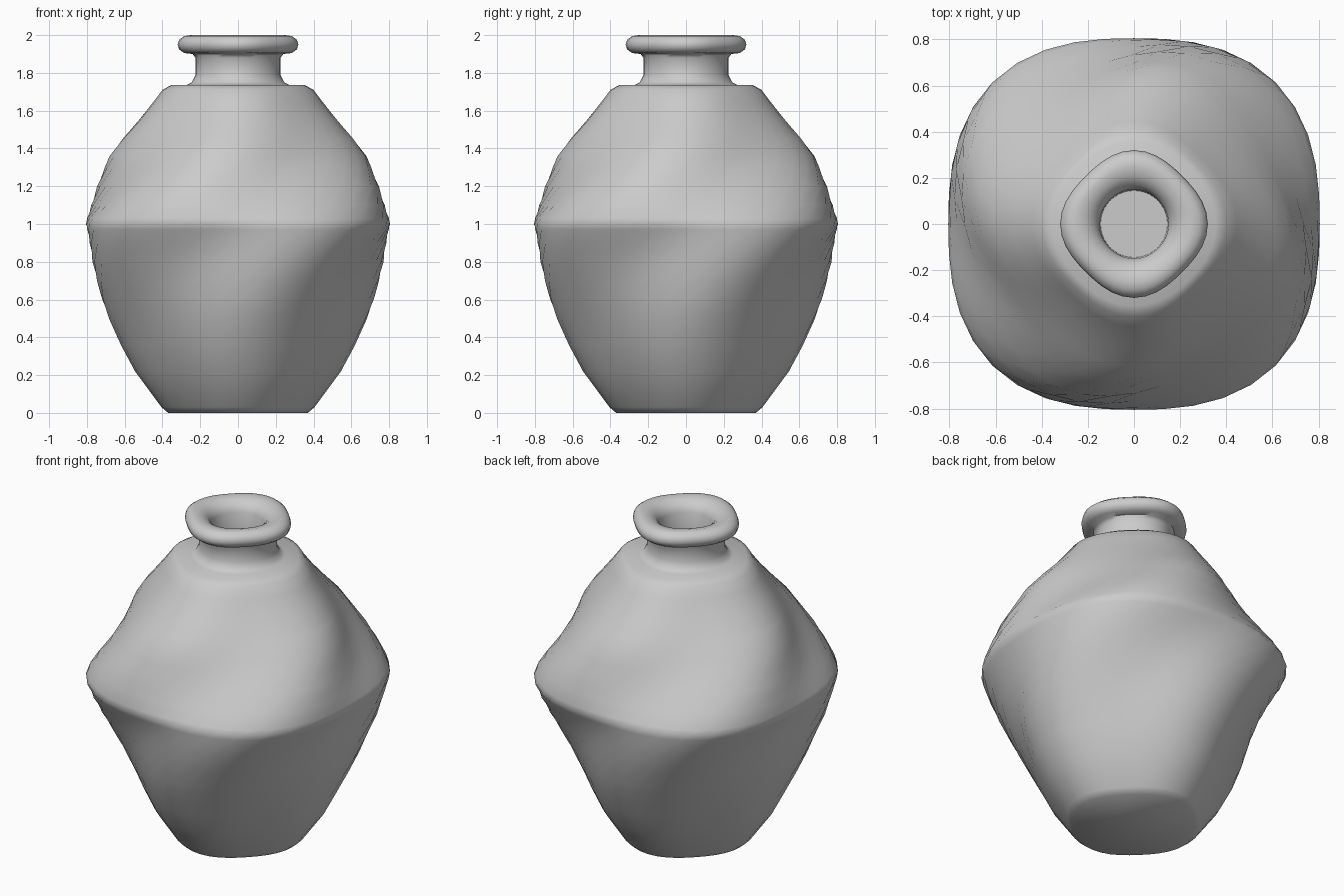
import bpy, bmesh
from math import sin, cos, radians, log2, pi

if "Cube" in bpy.data.objects:
    bpy.data.objects.remove(bpy.data.objects["Cube"])

SEG = 40

# (height, corner radius, flat-side radius): the rounded-square section of the pot
BODY = [(0, .37, .345), (.03, .405, .375), (.22, .545, .495), (.36, .62, .56),
        (.5, .685, .62), (.6, .725, .66), (.7, .76, .70), (.8, .80, .735),
        (.9, .835, .77), (.97, .86, .795), (1, .868, .805), (1.03, .86, .797),
        (1.1, .83, .76), (1.2, .78, .705), (1.3, .72, .645), (1.36, .69, .61),
        (1.45, .615, .55), (1.55, .525, .48), (1.65, .445, .41),
        (1.71, .40, .375), (1.735, .355, .34)]
NECK = [(1.737, .27, .265), (1.75, .245, .24), (1.79, .225, .22),
        (1.88, .225, .22), (1.9, .24, .23)]
LIP = [(1.905, .285, .265), (1.925, .312, .288), (1.95, .32, .295),
       (1.975, .312, .288), (1.995, .285, .265), (2, .25, .235),
       (1.99, .205, .195), (1.965, .17, .165), (1.93, .15, .148), (1.8, .145, .145)]


def ring(bm, z, corner, flat):
    """Superellipse ring; the section eases through a quarter turn going up."""
    n = 1 / (.5 - log2(corner / flat))
    s = min(max((z - .32) / 1.36, 0), 1)
    twist = radians(45 + 90 * s * s * (3 - 2 * s))
    verts = []
    for i in range(SEG):
        a = 2 * pi * i / SEG
        r = flat / (abs(cos(a)) ** n + abs(sin(a)) ** n) ** (1 / n)
        verts.append(bm.verts.new((r * cos(a + twist), r * sin(a + twist), z)))
    return verts


def loft(name, profile):
    bm = bmesh.new()
    rings = [ring(bm, *p) for p in profile]
    for lo, hi in zip(rings, rings[1:]):
        for i in range(SEG):
            j = (i + 1) % SEG
            bm.faces.new((lo[i], lo[j], hi[j], hi[i]))
    bm.faces.new(rings[0][::-1])    # base
    bm.faces.new(rings[-1])         # floor of the mouth
    mesh = bpy.data.meshes.new(name)
    bm.to_mesh(mesh)
    bm.free()
    obj = bpy.data.objects.new(name, mesh)
    bpy.context.collection.objects.link(obj)
    bpy.ops.object.select_all(action='DESELECT')
    bpy.context.view_layer.objects.active = obj
    obj.select_set(True)
    bpy.ops.object.shade_smooth_by_angle(angle=radians(50))


# Twisted pot with neck, rolled lip and mouth in one skin
loft("twisted_vase", BODY + NECK + LIP)
